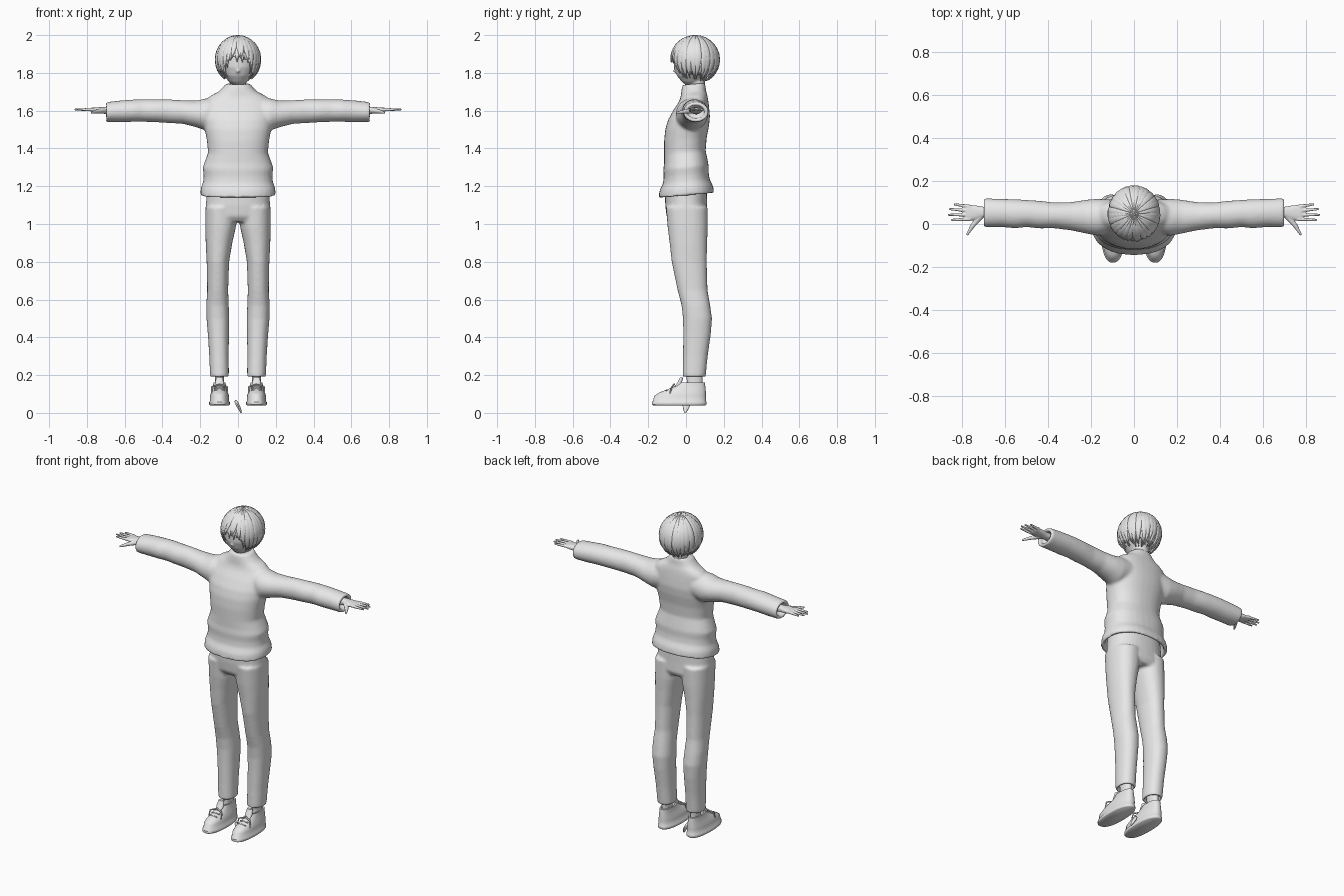
import bpy, bmesh, math, random
from mathutils import Vector, Matrix

random.seed(4)
default_cube = bpy.data.objects.get("Cube")
if default_cube:
    bpy.data.objects.remove(default_cube, do_unlink=True)

grey = bpy.data.materials.new("light_grey")
grey.use_nodes = True
grey.diffuse_color = (0.8, 0.8, 0.8, 1)
grey.node_tree.nodes["Principled BSDF"].inputs["Base Color"].default_value = (0.8, 0.8, 0.8, 1)


def loft(bm, rings, along="z", side=1, power=2.0, sides=32, tilt=0.0):
    """Closed skin over rings (t, a_min, a_max, b_min, b_max); a, b are x, y or y, z."""
    loops = []
    for t, a0, a1, b0, b1 in rings:
        loop = []
        for i in range(sides):
            ang = math.tau * i / sides
            c, s = math.cos(ang), math.sin(ang)
            a = (a0 + a1) / 2 + (a1 - a0) / 2 * math.copysign(abs(c) ** (2 / power), c)
            b = (b0 + b1) / 2 + (b1 - b0) / 2 * math.copysign(abs(s) ** (2 / power), s)
            co = (a * side, b, t + tilt * b) if along == "z" else (t * side, a, b)
            loop.append(bm.verts.new(co))
        loops.append(loop)
    for low, high in zip(loops, loops[1:]):
        for i in range(sides):
            j = (i + 1) % sides
            bm.faces.new((low[i], low[j], high[j], high[i]))
    bm.faces.new(loops[0])
    bm.faces.new(loops[-1])


def rod(bm, start, end, r0, r1, side=1):
    """Tapered round rod with rounded ends."""
    p, q = Vector(start), Vector(end)
    p.x *= side
    q.x *= side
    turn = (q - p).to_track_quat("Z", "Y").to_matrix().to_4x4()
    bmesh.ops.create_cone(bm, cap_ends=True, segments=10, radius1=r0, radius2=r1,
                          depth=(q - p).length, matrix=Matrix.Translation((p + q) / 2) @ turn)
    for point, r in ((p, r0), (q, r1)):
        bmesh.ops.create_uvsphere(bm, u_segments=10, v_segments=6, radius=r,
                                  matrix=Matrix.Translation(point))


def finish(name, bm, voxel=0, relax=0, thickness=0):
    bmesh.ops.recalc_face_normals(bm, faces=bm.faces)
    mesh = bpy.data.meshes.new(name)
    bm.to_mesh(mesh)
    bm.free()
    mesh.materials.append(grey)
    mesh.shade_smooth()
    mesh.set_sharp_from_angle(angle=math.radians(50))
    obj = bpy.data.objects.new(name, mesh)
    bpy.context.collection.objects.link(obj)
    if voxel:
        mod = obj.modifiers.new("Blend", "REMESH")
        mod.mode = "VOXEL"
        mod.voxel_size = voxel
        mod.use_smooth_shade = True
    if relax:
        mod = obj.modifiers.new("Relax", "SMOOTH")
        mod.factor = 0.5
        mod.iterations = relax
    if thickness:
        obj.modifiers.new("Thickness", "SOLIDIFY").thickness = thickness
    return obj


# Sweater: body with a hollow hem, and two sleeves with hollow cuffs
bm = bmesh.new()
body = [(1.21, .17, -.115, .12), (1.165, .178, -.123, .128), (1.15, .182, -.127, .13),
        (1.15, .2, -.146, .15), (1.19, .197, -.14, .143), (1.225, .184, -.122, .125),
        (1.26, .182, -.118, .12), (1.3, .187, -.12, .12), (1.33, .176, -.116, .114),
        (1.38, .158, -.116, .104), (1.45, .166, -.116, .11), (1.51, .178, -.11, .122),
        (1.56, .185, -.095, .127), (1.61, .186, -.066, .122), (1.65, .175, -.038, .117),
        (1.675, .145, -.028, .112), (1.695, .105, -.026, .106), (1.725, .074, -.022, .103),
        (1.738, .068, -.018, .101)]
loft(bm, [(z, -x, x, y0, y1) for z, x, y0, y1 in body], power=2.3, tilt=.09)
sleeve = [(.06, -.03, .11, 1.52, 1.67), (.17, -.055, .117, 1.495, 1.665),
          (.22, -.045, .113, 1.512, 1.653), (.29, -.03, .102, 1.53, 1.655),
          (.37, -.02, .1, 1.535, 1.66), (.44, -.021, .108, 1.539, 1.66),
          (.5, -.014, .112, 1.541, 1.66), (.55, -.02, .115, 1.541, 1.659),
          (.62, -.014, .117, 1.539, 1.654), (.7, -.015, .12, 1.54, 1.645),
          (.7, .004, .1, 1.558, 1.628), (.66, .006, .098, 1.56, 1.626)]
for side in (1, -1):
    loft(bm, sleeve, "x", side)
finish("sweater", bm, .008, 8)

# Trousers: hips and two legs blended together
bm = bmesh.new()
loft(bm, [(1.2, -.163, .163, -.112, .11), (1.1, -.17, .17, -.11, .112),
          (1.04, -.172, .172, -.103, .115), (1.01, -.15, .15, -.08, .1)], power=2.3)
leg = [(1.09, .003, .173, -.106, .114), (.98, .012, .173, -.097, .115),
       (.9, .03, .171, -.087, .112), (.8, .047, .166, -.076, .11),
       (.65, .052, .163, -.045, .114), (.57, .049, .168, -.024, .128),
       (.5, .046, .167, -.016, .138), (.42, .048, .16, -.015, .132),
       (.3, .049, .152, -.016, .115), (.19, .048, .148, -.018, .104),
       (.19, .06, .136, -.006, .092), (.22, .062, .134, -.004, .09)]
for side in (1, -1):
    loft(bm, leg, side=side, power=2.2)
finish("trousers", bm, .008, 8)

# Shoes, laces, ankles and hands
shoe = [(.04, .047, .149, -.174, .104), (.044, .043, .153, -.18, .108),
        (.058, .043, .153, -.18, .108), (.062, .047, .149, -.175, .105),
        (.09, .048, .148, -.168, .106), (.108, .053, .143, -.142, .105),
        (.125, .059, .137, -.096, .104), (.142, .064, .132, -.058, .102),
        (.16, .066, .13, -.034, .1), (.16, .074, .122, -.022, .09),
        (.135, .076, .12, -.02, .088)]
for side, word in ((1, "left"), (-1, "right")):
    bm = bmesh.new()
    loft(bm, shoe, side=side, power=2.35, sides=40)
    finish(word + "_shoe", bm)

    bm = bmesh.new()
    loft(bm, [(.11, .074, .122, .0, .09), (.16, .076, .12, .005, .086),
              (.24, .07, .126, .0, .09)], side=side)
    finish(word + "_ankle", bm)

    bm = bmesh.new()
    loft(bm, [(.13, .08, .116, -.068, -.03), (.16, .076, .12, -.045, -.022),
              (.188, .08, .116, -.032, -.014)], side=side, power=2.6)
    finish(word + "_shoe_tongue", bm)

    bm = bmesh.new()
    for k in range(3):
        y, z = -.058 - .022 * k, .146 - .01 * k
        rod(bm, (.073, y, z - .006), (.123, y, z - .006), .004, .004, side)
    for out in (-1, 1):
        knot, bend = (.098, -.062, .152), (.098 + .04 * out, -.075, .138)
        rod(bm, knot, bend, .004, .004, side)
        rod(bm, bend, (.098 + .042 * out, -.085, .105), .004, .003, side)
    finish(word + "_shoe_laces", bm)

    bm = bmesh.new()
    loft(bm, [(.64, .03, .078, 1.58, 1.62), (.7, .03, .08, 1.582, 1.62),
              (.74, .018, .087, 1.588, 1.618), (.775, .014, .089, 1.594, 1.616),
              (.785, .02, .084, 1.598, 1.612)], "x", side, 2.4)
    for y, spread, tip in ((.022, -.003, .85), (.042, .001, .865), (.062, .007, .86), (.081, .01, .838)):
        rod(bm, (.765, y, 1.606), (tip - .004, y + spread, 1.606), .0095, .0055, side)
    rod(bm, (.715, .035, 1.6), (.75, -.008, 1.595), .016, .011, side)
    rod(bm, (.75, -.008, 1.595), (.775, -.048, 1.59), .011, .006, side)
    finish(word + "_hand", bm, .0035, 3)

# Head, neck and a small nose
bm = bmesh.new()
face = [(1.736, .022, .0, .05), (1.752, .047, -.022, .08), (1.785, .076, -.048, .115),
        (1.83, .098, -.064, .148), (1.89, .106, -.066, .158), (1.95, .082, -.038, .13),
        (1.978, .04, .0, .09)]
loft(bm, [(z, -x, x, y0, y1) for z, x, y0, y1 in face])
loft(bm, [(1.66, -.055, .055, .005, .1), (1.74, -.044, .044, .022, .1),
          (1.82, -.045, .045, .03, .11)])
rod(bm, (0, -.054, 1.825), (0, -.062, 1.808), .006, .008)
finish("head", bm, .006, 5)

# Hair: an under-cap and overlapping tapered locks falling from the crown
crown = Vector((0, .048, 1.87))
size = Vector((.123, .132, .13))


def tip_height(ang):
    """Height of the hair edge; ang is the turn away from the face."""
    ang = abs((ang + math.pi) % math.tau - math.pi)
    drop = min(max((ang - .3) / .5, 0), 1)
    return 1.868 - .08 * drop - .028 * ang / math.pi


def scalp(ang, phi, scale):
    p = Vector((math.sin(phi) * math.sin(ang), -math.sin(phi) * math.cos(ang), math.cos(phi)))
    return crown + scale * p * size


bm = bmesh.new()
bmesh.ops.create_uvsphere(bm, u_segments=40, v_segments=28, radius=1)
for v in bm.verts:
    v.co = crown + .965 * v.co * size
low = []
for f in bm.faces:
    d = f.calc_center_median() - crown
    if d.z + crown.z < tip_height(math.atan2(d.x, -d.y)) + .022:
        low.append(f)
bmesh.ops.delete(bm, geom=low, context="FACES")
finish("hair_cap", bm, thickness=.004)

bm = bmesh.new()
for layer, count in ((.98, 25), (1.0, 29)):
    for n in range(count):
        ang = math.tau * (n + random.uniform(-.2, .2)) / count
        end_z = tip_height(ang) + random.uniform(-.014, .014)
        end = math.acos((end_z - crown.z) / size.z)
        sway = random.uniform(-.1, .1)
        rows = []
        for r in range(13):
            t = r / 12
            width = .19 * min(1, 2.3 * (1 - t) + .06)
            rows.append([bm.verts.new(scalp(ang + sway * t * t + u * width / 2,
                                            .03 + (end - .03) * t,
                                            layer * (1.003 - .007 * u * u)))
                         for u in (-2, -1, 0, 1, 2)])
        for a, b in zip(rows, rows[1:]):
            for k in range(4):
                bm.faces.new((a[k], a[k + 1], b[k + 1], b[k]))
finish("hair_locks", bm, thickness=.004)

# Small loose flake at ground level between the shoes
bm = bmesh.new()
loft(bm, [(0, .013, .02, -.008, .0), (.015, .004, .018, -.014, .01),
          (.038, -.01, .01, -.018, .022), (.058, -.018, .0, -.016, .016),
          (.068, -.016, -.008, -.008, .004)], sides=12)
finish("loose_flake", bm)
